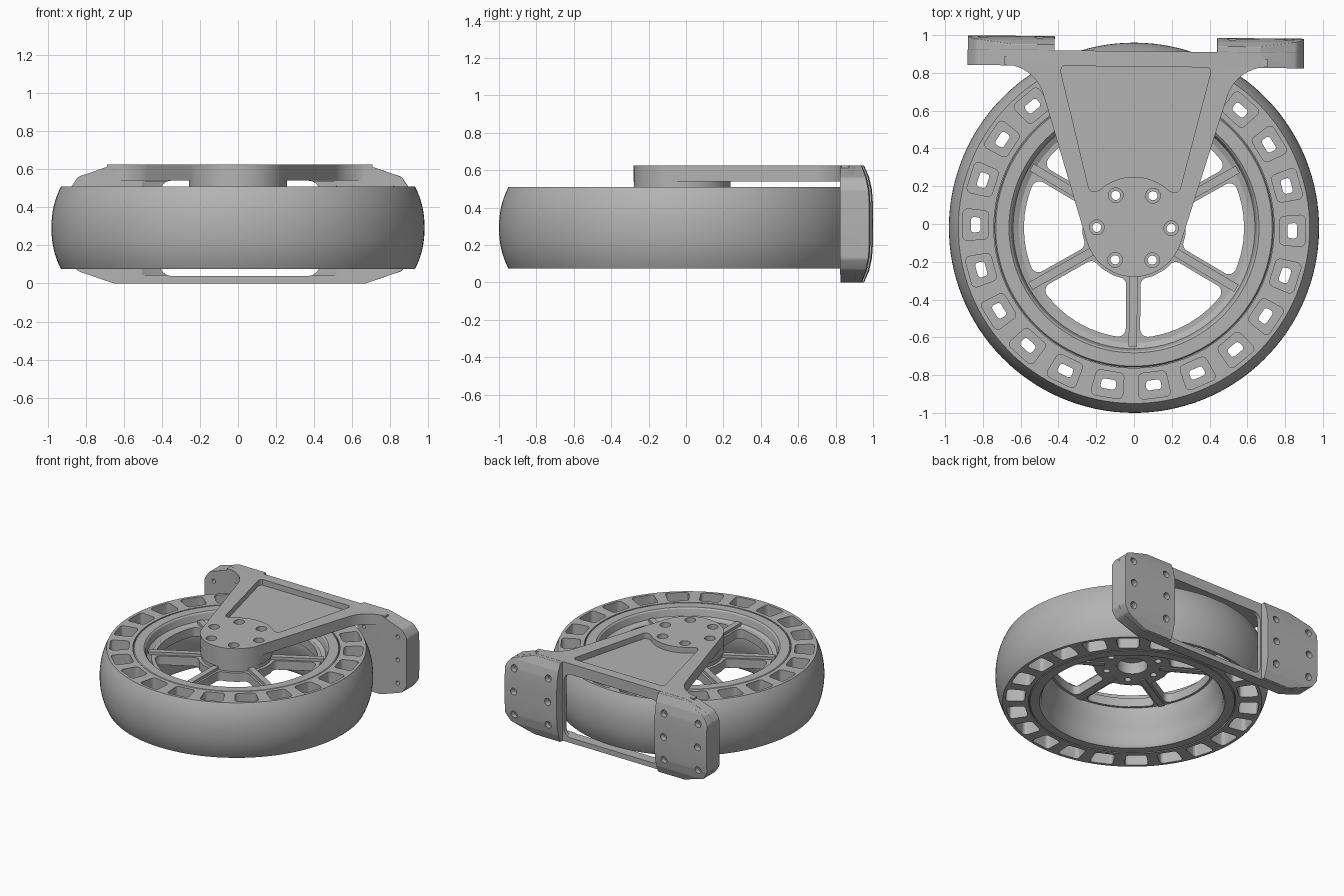
import bpy, bmesh
from math import sin, cos, asin, pi, radians, tan
from mathutils import Matrix, Vector

if "Cube" in bpy.data.objects:
    bpy.data.objects.remove(bpy.data.objects["Cube"])

grey = bpy.data.materials.new("plain grey")
grey.use_nodes = True
grey.diffuse_color = (0.45, 0.45, 0.45, 1)
grey.node_tree.nodes["Principled BSDF"].inputs["Base Color"].default_value = grey.diffuse_color

# Wheel centre is the local origin; the assembly is turned very slightly
PLACE = Matrix.Translation((0, -0.02, 0)) @ Matrix.Rotation(radians(-0.6), 4, 'Z')


def to_object(name, bm):
    bmesh.ops.recalc_face_normals(bm, faces=bm.faces)
    mesh = bpy.data.meshes.new(name)
    bm.to_mesh(mesh)
    bm.free()
    mesh.materials.append(grey)
    ob = bpy.data.objects.new(name, mesh)
    bpy.context.collection.objects.link(ob)
    return ob


def add_prism(bm, pts, lo, hi, axis='Z'):
    place = {'Z': lambda a, b, h: (a, b, h),
             'Y': lambda a, b, h: (a, h, b),
             'X': lambda a, b, h: (h, a, b)}[axis]
    low = [bm.verts.new(place(a, b, lo)) for a, b in pts]
    top = [bm.verts.new(place(a, b, hi)) for a, b in pts]
    bm.faces.new(low[::-1])
    bm.faces.new(top)
    n = len(pts)
    for i in range(n):
        j = (i + 1) % n
        bm.faces.new((low[i], low[j], top[j], top[i]))


def prisms(name, items):
    bm = bmesh.new()
    for item in items:
        add_prism(bm, *item)
    return to_object(name, bm)


def lathe(name, profile, steps=128):
    bm = bmesh.new()
    rings = [[bm.verts.new((r * cos(2 * pi * k / steps), r * sin(2 * pi * k / steps), z))
              for r, z in profile] for k in range(steps)]
    n = len(profile)
    for k in range(steps):
        a, b = rings[k], rings[(k + 1) % steps]
        for i in range(n):
            j = (i + 1) % n
            bm.faces.new((a[i], b[i], b[j], a[j]))
    return to_object(name, bm)


def circle(x, y, r, n=24):
    return [(x + r * cos(2 * pi * i / n), y + r * sin(2 * pi * i / n)) for i in range(n)]


def arc(r, a0, a1, n):
    return [(r * cos(a0 + (a1 - a0) * i / n), r * sin(a0 + (a1 - a0) * i / n)) for i in range(n + 1)]


def rounded(pts, radius, n=6):
    """Fillet the sharp corners of a closed outline."""
    out = []
    for i, p in enumerate(pts):
        p = Vector(p)
        u = (Vector(pts[i - 1]) - p).normalized()
        v = (Vector(pts[(i + 1) % len(pts)]) - p).normalized()
        turn = pi - u.angle(v)
        if turn < 0.35:
            out.append(tuple(p))
            continue
        t = radius * tan(turn / 2)
        c = p + (u + v).normalized() * radius / cos(turn / 2)
        start, end = p + u * t - c, p + v * t - c
        for k in range(n + 1):
            d = start.lerp(end, k / n).normalized()
            out.append(tuple(c + d * radius))
    return out


def turned(pts, a):
    return [(x * cos(a) - y * sin(a), x * sin(a) + y * cos(a)) for x, y in pts]


def bake(ob):
    graph = bpy.context.evaluated_depsgraph_get()
    mesh = bpy.data.meshes.new_from_object(ob.evaluated_get(graph))
    ob.modifiers.clear()
    ob.data = mesh


def boolean(ob, tool, operation='DIFFERENCE', keep=False):
    mod = ob.modifiers.new("cut", 'BOOLEAN')
    mod.operation, mod.solver, mod.object = operation, 'EXACT', tool
    bake(ob)
    if not keep:
        bpy.data.objects.remove(tool)


def finish(ob, angle=28):
    ob.data.transform(PLACE)
    bpy.ops.object.select_all(action='DESELECT')
    ob.select_set(True)
    bpy.context.view_layer.objects.active = ob
    bpy.ops.object.shade_smooth_by_angle(angle=radians(angle))


LOW, HIGH, MID = 0.075, 0.51, 0.2925

# Tyre with a crowned tread and two rows of pockets joined by small slots
tread = [(0.98 - 0.05 * abs(s) ** 2.2, MID + s * 0.2175) for s in [i / 8 for i in range(-8, 9)]]
tyre = lathe("tyre", [(0.742, LOW)] + tread + [(0.742, HIGH)])
pocket = rounded([(0.77, -0.073), (0.907, -0.086), (0.907, 0.086), (0.77, 0.073)], 0.025, 4)
slot = rounded([(0.812, -0.038), (0.864, -0.042), (0.864, 0.042), (0.812, 0.038)], 0.016, 4)
angles = [radians(-0.5) + 2 * pi * k / 22 for k in range(22)]
boolean(tyre, prisms("pocket_cutter",
        [(turned(pocket, a), lo, hi) for a in angles for lo, hi in ((0, 0.23), (0.355, 0.6))]))
boolean(tyre, prisms("slot_cutter", [(turned(slot, a), 0, 0.6) for a in angles]))

# Rim barrel
rim = lathe("rim", [(0.738, LOW + 0.006), (0.738, HIGH - 0.006), (0.732, HIGH), (0.662, HIGH),
                    (0.652, 0.5), (0.64, 0.45), (0.605, 0.43), (0.6, 0.36), (0.605, 0.28),
                    (0.63, 0.22), (0.645, 0.16), (0.65, 0.1), (0.665, LOW), (0.732, LOW)])
rim_seat = lathe("rim_seat", [(0.73, 0.1), (0.75, 0.1), (0.75, 0.49), (0.73, 0.49)])

# Spoked web: a disc with six rounded windows
spokes = prisms("spokes", [(circle(0, 0, 0.61, 96), 0.37, 0.44)])


def window(r, n, flip):
    half = pi / 6 - asin(0.038 / r)
    return arc(r, half * flip, -half * flip, n)


opening = rounded(window(0.583, 8, -1) + window(0.275, 3, 1), 0.04)
boolean(spokes, prisms("window_cutter",
        [(turned(opening, k * pi / 3), 0.2, 0.6) for k in range(6)]))
rib = [(0.2, -0.022), (0.63, -0.022), (0.63, 0.022), (0.2, 0.022)]
ribs = prisms("spoke_ribs", [(turned(rib, pi / 6 + k * pi / 3), 0.362, 0.462) for k in range(6)])

# Hub below the arm
hub = prisms("hub", [(circle(0, 0, 0.25, 64), 0.4, 0.475)])
boolean(hub, prisms("bore_cutter", [(circle(0, 0, 0.11, 40), 0.3, 0.46)]))

# Rear frame with rounded window and tyre clearance
TOP = 0.625
corner = [(0.66, TOP), (0.85, 0.56), (0.89, 0.5)]
right = corner + [(x, TOP - z) for x, z in reversed(corner)]
outline = rounded(right + [(-x, z) for x, z in reversed(right)], 0.04, 3)
frame = prisms("bracket", [(outline, 0.853, 0.935, 'Y')])
frame_hole = rounded([(-0.42, 0.04), (0.42, 0.04), (0.42, 0.54), (-0.42, 0.54)], 0.06)
boolean(frame, prisms("frame_cutter", [(frame_hole, 0.7, 1.1, 'Y')]))
boolean(frame, prisms("clearance_cutter", [(circle(0, 0, 0.995, 128), 0.045, 0.535)]))

# Arm reaching over the wheel, flaring into the frame
flare = rounded([(0.249, -0.076), (0.535, 0.858), (0.9, 0.858)], 0.22, 10)[11:22]
half = [(0.249, -0.076)] + flare + [(flare[-1][0], 0.9)]
arm_outline = half + [(-x, y) for x, y in reversed(half)] + arc(0.26, pi + 0.296, 2 * pi - 0.296, 24)[1:-1]
arm = prisms("arm", [(arm_outline, 0.54, TOP)])
boolean(arm, prisms("boss", [(circle(0, 0, 0.258, 64), 0.47, 0.58)]), 'UNION')
recess = rounded([(-0.235, 0.18), (-0.405, 0.858), (0.405, 0.858), (0.235, 0.18)]
                 + arc(0.27, 0.82, pi - 0.82, 14), 0.03, 4)
boolean(arm, prisms("recess_cutter", [(recess, 0.58, 0.7)]))
boolean(frame, arm, 'UNION')

# Bolt holes through arm and hub
bolts = [(0.197 * cos(k * pi / 3), 0.197 * sin(k * pi / 3)) for k in range(6)]
bolt_cutter = prisms("bolt_cutter", [(circle(x, y, 0.024), 0.3, 0.7) for x, y in bolts])
for part in (hub, spokes, ribs):
    boolean(part, bolt_cutter, keep=True)
boolean(frame, bolt_cutter)
boolean(frame, prisms("counterbore_cutter", [(circle(x, y, 0.039), 0.585, 0.7) for x, y in bolts]))
boolean(spokes, prisms("web_bore_cutter", [(circle(0, 0, 0.11, 40), 0.3, 0.5)]))

# Mounting pads with a crowned back, clipped to the frame outline
crown = [(0.934, 0), (0.965, 0), (0.99, 0.06), (1.005, 0.13), (1.01, 0.2)]
pad_profile = crown + [(y, TOP - z) for y, z in reversed(crown)]
pads = []
for s, label in ((1, "left"), (-1, "right")):
    pad = prisms(label + "_mounting_pad", [(pad_profile, *sorted((s * 0.43, s * 0.9)), 'X')])
    boolean(pad, prisms("pad_clip", [(outline, 0.8, 1.1, 'Y')]), 'INTERSECT')
    bevel = pad.modifiers.new("bevel", 'BEVEL')
    bevel.width, bevel.segments, bevel.limit_method = 0.006, 2, 'ANGLE'
    bevel.angle_limit = radians(50)
    bake(pad)
    spots = [(s * x, z) for x in (0.51, 0.81) for z in (0.13, TOP / 2, 0.495)]
    drill = prisms("drill", [(circle(x, z, 0.016, 16), 0.7, 1.1, 'Y') for x, z in spots])
    boolean(pad, drill, keep=True)
    boolean(frame, drill)
    boolean(pad, prisms("sink", [(circle(x, z, 0.027, 20), 0.965, 1.1, 'Y') for x, z in spots]))
    pads.append(pad)

for ob in [tyre, rim, rim_seat, spokes, ribs, hub, frame]:
    finish(ob)
for pad in pads:
    finish(pad, 10)
